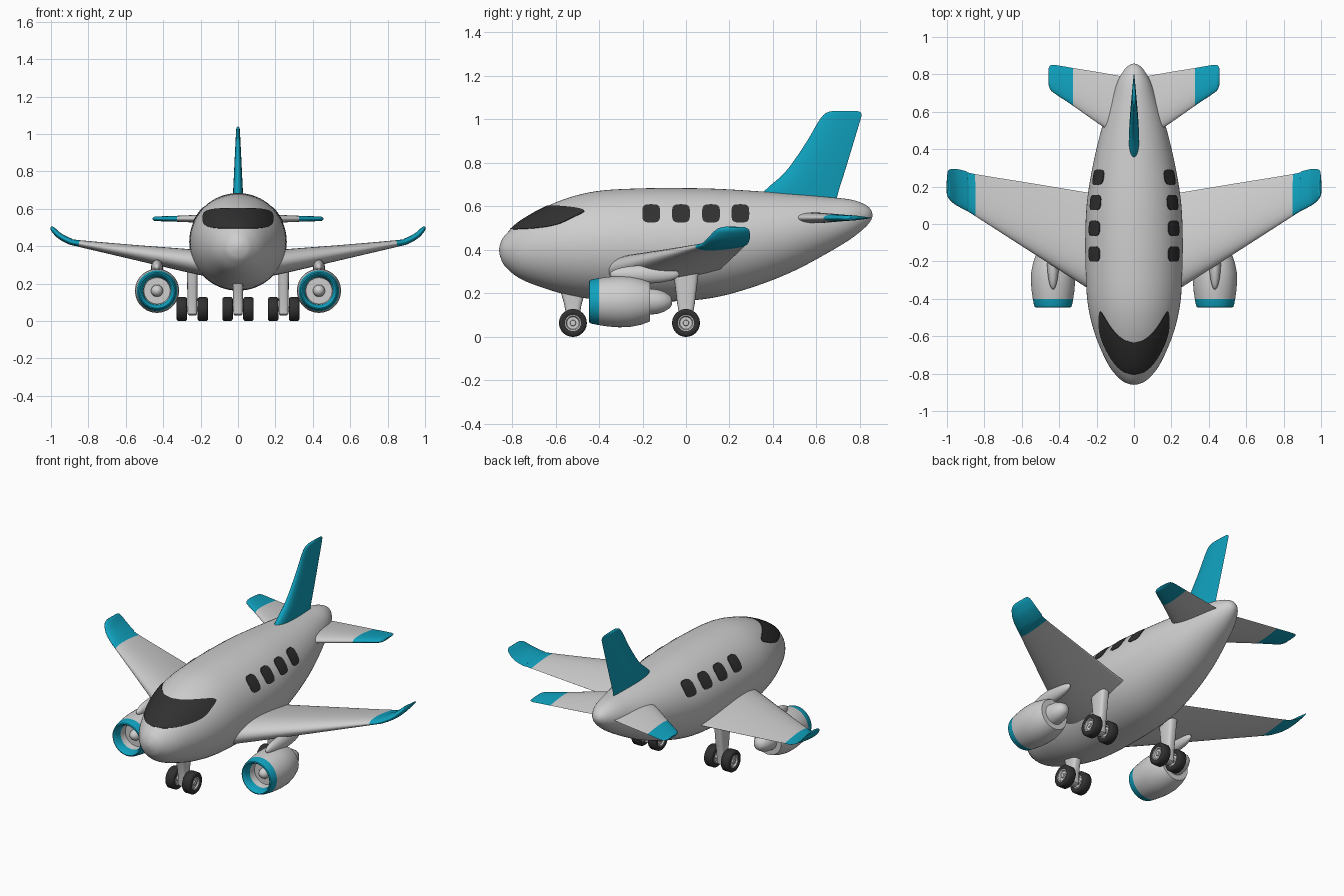
import bpy, bmesh, math
from mathutils import Vector

if "Cube" in bpy.data.objects:
    bpy.data.objects.remove(bpy.data.objects["Cube"])


def material(name, rgb):
    m = bpy.data.materials.new(name)
    m.diffuse_color = (*rgb, 1)
    m.use_nodes = True
    m.node_tree.nodes["Principled BSDF"].inputs["Base Color"].default_value = m.diffuse_color
    return m


GREY = material("light grey", (0.62, 0.62, 0.62))
TEAL = material("teal", (0.005, 0.36, 0.52))
DARK = material("charcoal", (0.03, 0.03, 0.03))


def spline(pts, u):
    """Catmull-Rom through the points, u runs from 0 to len - 1."""
    i = max(0, min(int(u), len(pts) - 2))
    t = u - i
    p = [pts[max(0, min(k, len(pts) - 1))] for k in (i - 1, i, i + 1, i + 2)]
    return [0.5 * (2 * b + (c - a) * t + (2 * a - 5 * b + 4 * c - d) * t * t
                   + (3 * b - a - 3 * c + d) * t ** 3) for a, b, c, d in zip(*p)]


def loft(name, rings, mats=(GREY,), rule=None, mirror=False):
    """Skin a list of closed rings; rule(face centre) gives True for material 1."""
    bm = bmesh.new()
    vr = [[bm.verts.new(p) for p in ring] for ring in rings]
    n = len(rings[0])
    for a, b in zip(vr, vr[1:]):
        for k in range(n):
            bm.faces.new((a[k], a[(k + 1) % n], b[(k + 1) % n], b[k]))
    for end in (vr[0], vr[-1]):
        if (end[0].co - end[n // 2].co).length > 1e-4:
            bm.faces.new(end)
    bmesh.ops.remove_doubles(bm, verts=bm.verts, dist=1e-5)
    bmesh.ops.recalc_face_normals(bm, faces=bm.faces)
    for f in bm.faces:
        f.smooth = True
        if rule and rule(f.calc_center_median()):
            f.material_index = 1
    me = bpy.data.meshes.new(name)
    bm.to_mesh(me)
    bm.free()
    for m in mats:
        me.materials.append(m)
    ob = bpy.data.objects.new(name, me)
    bpy.context.collection.objects.link(ob)
    if mirror:
        ob.modifiers.new("mirror", 'MIRROR')
    return ob


def circle(n):
    return [(math.cos(2 * math.pi * k / n), math.sin(2 * math.pi * k / n)) for k in range(n)]


def squircle(n, power):
    return [(math.copysign(abs(c) ** power, c), math.copysign(abs(s) ** power, s))
            for c, s in circle(n)]


# Fuselage: y, top z, bottom z
BODY = [(-.86, .40, .40), (-.853, .432, .365), (-.83, .47, .322), (-.763, .53, .268),
        (-.65, .595, .223), (-.53, .643, .19), (-.395, .672, .17), (-.2, .683, .163),
        (0, .684, .166), (.16, .68, .187), (.34, .669, .24), (.5, .657, .305),
        (.65, .643, .385), (.754, .632, .448), (.82, .61, .50), (.85, .585, .535),
        (.858, .56, .56)]


def body(u):
    y, top, bottom = spline(BODY, u)
    return y, (top + bottom) / 2, (top - bottom) / 2


def bisect(test, lo, hi):
    for _ in range(40):
        mid = (lo + hi) / 2
        lo, hi = (lo, mid) if test(mid) else (mid, hi)
    return lo


rings = []
for i in range((len(BODY) - 1) * 6 + 1):
    y, zc, r = body(i / 6)
    rings.append([(r * c, y, zc + r * s) for c, s in circle(64)])
loft("fuselage", rings)


# Windows: thin plates that follow the fuselage
def side_point(y, z, off):
    _, zc, r = body(bisect(lambda u: body(u)[0] > y, 0, 16))
    r += off
    return (math.sqrt(r * r - (z - zc) ** 2), y, z)


def front_point(x, z, off):
    def inside(u):
        _, zc, r = body(u)
        return x * x + (z - zc) ** 2 < r * r
    y, zc, r = body(bisect(inside, 0, 7))
    k = 1 + off / r
    return (x * k, y - off * 0.6, zc + (z - zc) * k)


def plate(name, project, cx, cz, w, h, steps, n, mirror):
    shape = squircle(n, 0.55)
    levels = [(i / steps, .003) for i in range(steps + 1)] + [(1, -.004)]
    loft(name, [[project(cx + w * s * a, cz + h * s * b, off) for a, b in shape]
                for s, off in levels], (DARK,), mirror=mirror)


plate("windshield", front_point, 0, .548, .187, .054, 14, 72, False)
for i, y in enumerate((-.16, -.023, .115, .25)):
    plate("cabin_window_%d" % (i + 1), side_point, y, .568, .041, .042, 4, 32, True)


# Wings, tailplane and fin: sections x, z, leading y, trailing y, thickness
def aerofoil(name, nodes, mats, rule, mirror, sub=6, n=40):
    rings = []
    last = len(nodes) - 1
    for i in range(last * sub + 1):
        u = i / sub
        x, z, le, te, t = spline(nodes, u)
        a, b = spline(nodes, max(0, u - .05)), spline(nodes, min(last, u + .05))
        d = Vector((b[0] - a[0], b[1] - a[1])).normalized()
        ring = []
        for c, s in circle(n):
            f = .5 + .5 * c
            h = 5 * t * (.2969 * math.sqrt(f) - .126 * f - .3516 * f ** 2
                         + .2843 * f ** 3 - .1 * f ** 4)
            h = 0 if abs(s) < 1e-6 else math.copysign(h, s)
            ring.append((x - d.y * h, le + (te - le) * f, z + d.x * h))
        rings.append(ring)
    loft(name, rings, mats, rule, mirror)


aerofoil("wings", [(.10, .297, -.43, .145, .14), (.26, .322, -.335, .17, .125),
                   (.55, .367, -.15, .218, .08), (.85, .415, .043, .267, .036),
                   (.90, .427, .073, .283, .034), (.95, .453, .10, .294, .032),
                   (.98, .48, .125, .293, .028), (.993, .496, .145, .286, .022),
                   (.998, .505, .17, .27, .008)],
         (GREY, TEAL), lambda c: c.x > .85, True)
aerofoil("tailplane", [(.04, .547, .44, .785, .055), (.18, .547, .53, .81, .045),
                       (.326, .547, .632, .834, .032), (.42, .547, .695, .85, .026),
                       (.447, .547, .718, .848, .022), (.457, .547, .745, .83, .008)],
         (GREY, TEAL), lambda c: c.x > .326, True)
aerofoil("tail_fin", [(0, .58, .28, .68, .056), (0, .675, .365, .703, .054),
                      (0, .76, .458, .73, .046), (0, .885, .547, .768, .034),
                      (0, .985, .606, .798, .024), (0, 1.02, .632, .807, .02),
                      (0, 1.034, .655, .80, .016), (0, 1.039, .68, .785, .006)],
         (TEAL,), None, False)

# Engines: profile of y, radius, with spinner, intake, cowl and rear nozzle
EX, EZ = .433, .162
ENGINE = [(-.40, 0), (-.397, .012), (-.388, .023), (-.375, .03), (-.36, .032), (-.36, .07),
          (-.40, .074), (-.432, .081), (-.443, .087), (-.446, .092), (-.443, .098),
          (-.432, .102), (-.40, .108), (-.36, .114), (-.31, .118), (-.26, .117),
          (-.21, .107), (-.175, .095), (-.165, .09), (-.165, .06), (-.13, .056),
          (-.10, .046), (-.075, .03), (-.066, .018), (-.063, 0)]
loft("engines", [[(EX + r * c, y, EZ + r * s) for c, s in circle(48)] for y, r in ENGINE],
     (GREY, TEAL), lambda c: c.y < -.401, True)

# Pylons: slim teardrops between wing and engine
rings = []
for i in range(17):
    a = math.pi * i / 16
    r = math.sin(a)
    rings.append([(EX + .032 * r * c, -.19 - .16 * math.cos(a), .287 + .042 * r * s)
                  for c, s in circle(24)])
loft("engine_pylons", rings, mirror=True)


# Landing gear: tapered struts, axles and paired wheels
def strut(name, x, y, top, mirror):
    levels = [(.03, .018, .018), (.037, .025, .027), (.10, .026, .031), (.15, .027, .04),
              (top, .03, .06)]
    loft(name, [[(x + hx * a, y + hy * b, z) for a, b in squircle(32, .6)]
                for z, hx, hy in levels], mirror=mirror)


HALF = [(-.022, 0), (-.022, .012), (-.016, .014), (-.016, .028), (-.024, .032), (-.024, .037),
        (-.028, .042), (-.028, .054), (-.025, .06), (-.019, .064)]
WHEEL = HALF + [(-a, r) for a, r in reversed(HALF)]


def wheel(name, x, y):
    loft(name, [[(x + a, y + r * c, .064 + r * s) for c, s in circle(40)] for a, r in WHEEL],
         (GREY, DARK), lambda c: math.hypot(c.y - y, c.z - .064) > .0365, True)


def axle(name, x, y, mirror):
    loft(name, [[(x + d, y + .014 * c, .064 + .014 * s) for c, s in circle(20)]
                for d in (-.05, .05)], mirror=mirror)


strut("nose_gear_strut", 0, -.52, .22, False)
axle("nose_gear_axle", 0, -.52, False)
wheel("nose_wheels", .056, -.52)
strut("main_gear_struts", .244, 0, .31, True)
axle("main_gear_axles", .244, 0, True)
wheel("main_wheels_inner", .188, 0)
wheel("main_wheels_outer", .300, 0)

# Smooth shading with sharp rims kept
bpy.ops.object.select_all(action='SELECT')
bpy.context.view_layer.objects.active = bpy.context.selected_objects[0]
bpy.ops.object.shade_smooth_by_angle(angle=math.radians(40))
